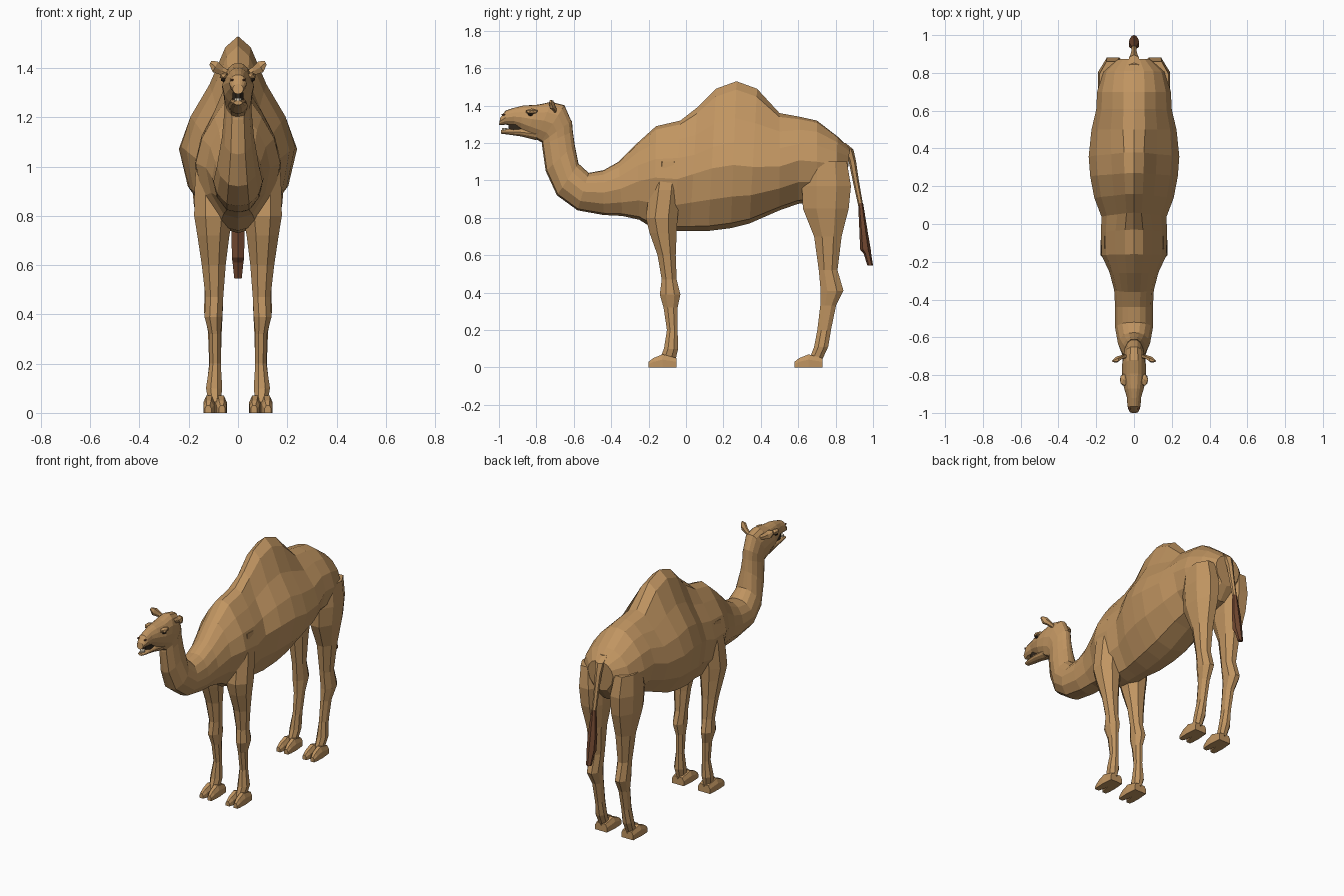
import bpy, bmesh, math
from mathutils import Vector


def material(name, rgb):
    m = bpy.data.materials.new(name)
    m.diffuse_color = (*rgb, 1)
    return m


TAN = material("tan_coat", (0.53, 0.30, 0.12))
BROWN = material("dark_brown_hair", (0.17, 0.065, 0.03))
DARK = material("eye_black", (0.03, 0.02, 0.012))
IVORY = material("tooth_ivory", (0.70, 0.62, 0.48))


def loft(name, rings, mat):
    """Skin a list of closed rings and cap both ends."""
    bm = bmesh.new()
    vs = [[bm.verts.new(p) for p in r] for r in rings]
    n = len(rings[0])
    for a, b in zip(vs, vs[1:]):
        for i in range(n):
            j = (i + 1) % n
            bm.faces.new((a[i], a[j], b[j], b[i]))
    bm.faces.new(vs[0])
    bm.faces.new(vs[-1])
    bmesh.ops.recalc_face_normals(bm, faces=bm.faces)
    me = bpy.data.meshes.new(name)
    bm.to_mesh(me)
    bm.free()
    me.materials.append(mat)
    ob = bpy.data.objects.new(name, me)
    bpy.context.collection.objects.link(ob)
    return ob


def torso_ring(by, bz, ty, tz, w, f=0.5, p=0.0):
    """Symmetric section from a bottom point to a top point; p sharpens the top."""
    mix = lambda a, b: a + (b - a) * p
    up = lambda t: f + (1 - f) * t
    half = [(0, 0), (0.45, 0.08 * f), (0.85, 0.5 * f), (1, f),
            (mix(0.88, 0.83), up(mix(0.45, 0.27))),
            (mix(0.62, 0.5), up(mix(0.8, 0.56))),
            (mix(0.32, 0.22), up(mix(0.97, 0.9))), (0, 1)]
    full = half + [(-x, t) for x, t in half[-2:0:-1]]
    return [(x * w, by + (ty - by) * t, bz + (tz - bz) * t) for x, t in full]


def level_ring(z, y0, y1, x0, x1, s=1, n=8):
    """Horizontal polygon filling a y and x range."""
    k = 1 / math.cos(math.pi / n)
    return [(s * ((x0 + x1) / 2 + (x1 - x0) / 2 * k * math.cos(a)),
             (y0 + y1) / 2 + (y1 - y0) / 2 * k * math.sin(a), z)
            for a in [(i + 0.5) * math.tau / n for i in range(n)]]


# torso with hump, running into the curved neck
torso = [
    (.86, .98, .875, 1.17, .09, .6, 0), (.80, .90, .81, 1.235, .165, .55, 0),
    (.70, .88, .70, 1.32, .195, .5, .3), (.60, .875, .61, 1.34, .2, .5, .4),
    (.50, .84, .50, 1.36, .225, .45, .6), (.34, .77, .38, 1.49, .24, .42, 1),
    (.24, .745, .27, 1.53, .232, .43, 1), (.12, .73, .16, 1.49, .21, .44, 1),
    (.02, .73, .06, 1.39, .172, .46, .9), (-.06, .73, -.03, 1.32, .175, .47, .5),
    (-.17, .74, -.16, 1.29, .172, .5, .5), (-.25, .79, -.26, 1.2, .13, .5, .2)]
neck = [
    (-.34, .81, -.36, 1.1, .105), (-.44, .815, -.44, 1.055, .1),
    (-.58, .84, -.52, 1.04, .1), (-.69, .92, -.575, 1.09, .085),
    (-.75, 1.05, -.595, 1.19, .065), (-.77, 1.19, -.605, 1.26, .055),
    (-.77, 1.205, -.61, 1.32, .055)]
loft("torso_and_neck", [torso_ring(*r) for r in torso + neck], TAN)

# skull and upper muzzle
head = [
    (-.765, 1.20, -.61, 1.31, .054), (-.775, 1.205, -.65, 1.402, .06),
    (-.80, 1.22, -.72, 1.42, .064), (-.85, 1.25, -.79, 1.405, .064),
    (-.885, 1.275, -.87, 1.40, .05), (-.92, 1.295, -.92, 1.388, .037),
    (-.965, 1.298, -.965, 1.373, .035), (-1.0, 1.295, -.993, 1.335, .022)]
loft("head", [torso_ring(*r) for r in head], TAN)

# lower jaw hanging slightly open, with teeth
jaw = [(-.80, 1.215, -.80, 1.28, .04), (-.88, 1.235, -.88, 1.28, .034),
       (-.95, 1.245, -.95, 1.275, .028), (-.99, 1.25, -.99, 1.268, .018)]
loft("lower_jaw", [torso_ring(*r) for r in jaw], TAN)
loft("lower_teeth", [level_ring(z, -.985, -.955, -.014, .014) for z in (1.262, 1.279)], IVORY)
loft("mouth_inside", [level_ring(z, -.95, -.86, -.022, .022) for z in (1.268, 1.30)], DARK)

# limb tables: z, y range, x range
front_leg = [
    (1.10, -.17, -.02, .05, .155), (.95, -.195, -.03, .03, .175),
    (.80, -.215, -.045, .02, .178), (.72, -.195, -.05, .035, .165),
    (.60, -.152, -.055, .05, .147), (.47, -.13, -.05, .06, .132),
    (.39, -.14, -.03, .064, .136), (.32, -.12, -.045, .07, .118),
    (.20, -.102, -.045, .07, .115), (.10, -.118, -.042, .064, .13),
    (.045, -.14, -.055, .07, .12)]
hind_leg = [
    (1.10, .64, .86, .06, .182), (.97, .62, .882, .03, .19),
    (.85, .625, .87, .035, .18), (.70, .685, .832, .05, .155),
    (.52, .71, .81, .06, .135), (.41, .72, .842, .062, .138),
    (.33, .718, .802, .066, .122), (.20, .702, .775, .07, .117),
    (.11, .685, .76, .065, .127), (.045, .66, .73, .07, .12)]


def toe_ring(x, y, w, h):
    prof = [(-1, 0), (1, 0), (1, .6), (.5, 1), (-.5, 1), (-1, .6)]
    return [(x + a * w, y, b * h) for a, b in prof]


def blob(name, centre, size, mat):
    bm = bmesh.new()
    bmesh.ops.create_icosphere(bm, subdivisions=1, radius=1)
    for v in bm.verts:
        v.co = Vector(centre) + Vector(a * b for a, b in zip(v.co, size))
    me = bpy.data.meshes.new(name)
    bm.to_mesh(me)
    bm.free()
    me.materials.append(mat)
    bpy.context.collection.objects.link(bpy.data.objects.new(name, me))


for s, side in ((1, "left"), (-1, "right")):
    # legs with split two-toed feet
    for leg, rows, toe_y in (("front", front_leg, -.2), ("hind", hind_leg, .58)):
        loft(f"{leg}_leg_{side}", [level_ring(*r, s) for r in rows], TAN)
        for label, d in (("inner", -1), ("outer", 1)):
            loft(f"{leg}_{label}_toe_{side}", [
                toe_ring(s * (.093 + d * off), toe_y + dy, w, h)
                for dy, off, w, h in ((0, .028, .013, .03), (.025, .026, .02, .05),
                                      (.075, .024, .024, .07), (.15, .02, .022, .05))], TAN)
    # cupped ear pointing outward
    ear = []
    for x, y, z, r in ((.04, -.70, 1.375, .014), (.065, -.705, 1.388, .017),
                       (.092, -.718, 1.405, .025), (.112, -.725, 1.422, .009)):
        ear.append([(s * (x - .5 * r * math.sin(a)), y + .65 * r * math.cos(a), z + r * math.sin(a))
                    for a in [i * math.tau / 6 for i in range(6)]])
    loft(f"ear_{side}", ear, TAN)
    # brow ridge, eye and nostril
    blob(f"brow_{side}", (s * .054, -.825, 1.368), (.023, .036, .016), TAN)
    blob(f"eye_{side}", (s * .058, -.832, 1.354), (.013, .015, .011), DARK)
    blob(f"nostril_{side}", (s * .024, -.975, 1.352), (.008, .012, .005), BROWN)

# tail and dark tuft
tail = [(1.20, .81, .85, .03), (1.165, .85, .892, .026), (1.10, .873, .907, .018),
        (1.0, .893, .922, .014), (.84, .928, .95, .012)]
tuft = [(.88, .922, .945, .013), (.73, .93, .968, .026), (.63, .935, .984, .025),
        (.61, .952, .987, .022), (.545, .972, .998, .015)]
for name, rows, mat in (("tail", tail, TAN), ("tail_tuft", tuft, BROWN)):
    loft(name, [level_ring(z, a, b, -w, w, 1, 6) for z, a, b, w in rows], mat)
